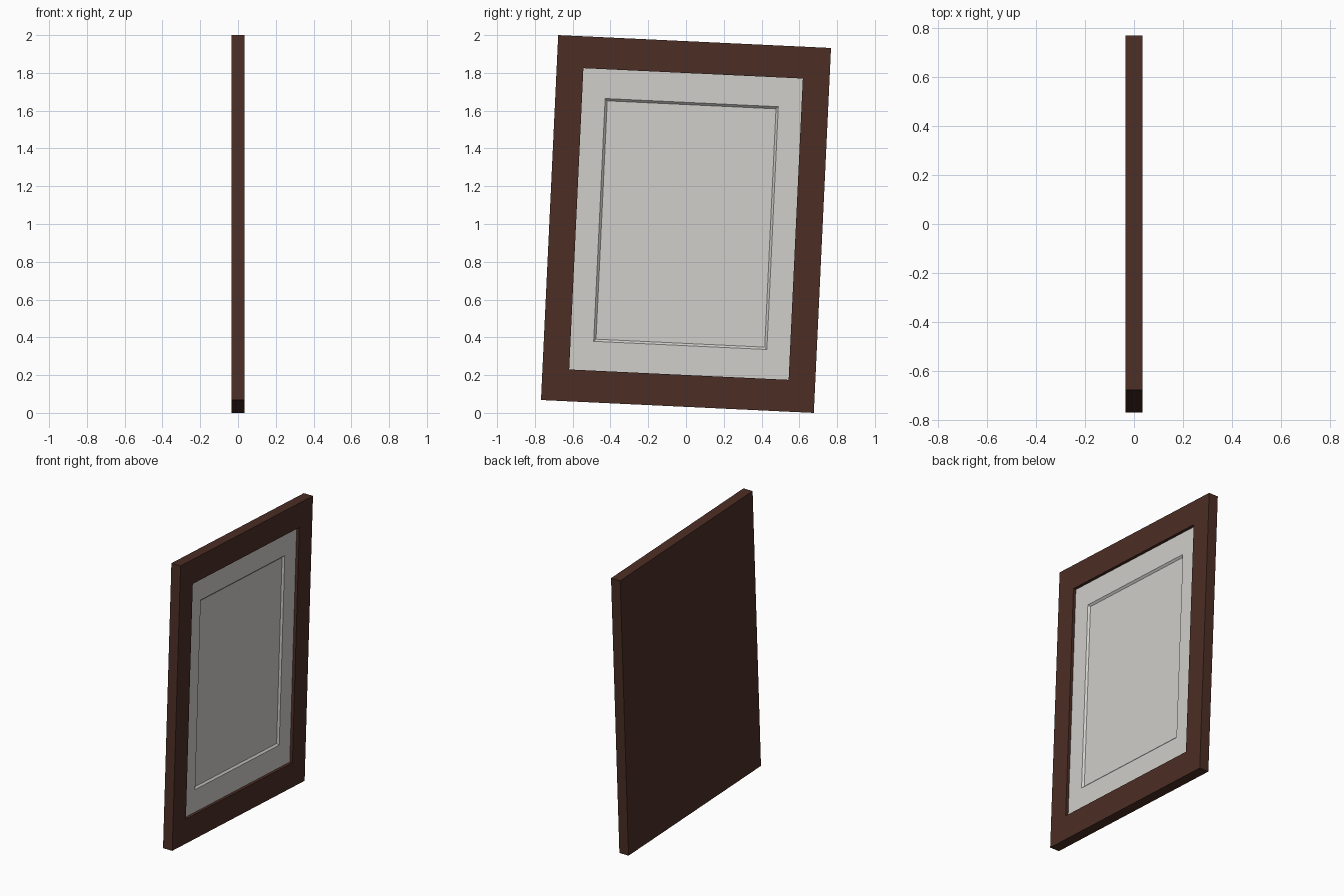
import bpy
import bmesh
import math
from mathutils import Matrix

cube = bpy.data.objects.get("Cube")
if cube:
    bpy.data.objects.remove(cube, do_unlink=True)


def make_material(name, rgb):
    mat = bpy.data.materials.new(name)
    mat.use_nodes = True
    color = (*rgb, 1.0)
    mat.diffuse_color = color
    mat.node_tree.nodes["Principled BSDF"].inputs["Base Color"].default_value = color
    return mat


def stepped_panel(name, rings, material):
    """Closed panel lofted through centred rectangles (width, height, x)."""
    bm = bmesh.new()
    loops = []
    for w, h, x in rings:
        corners = [(-1, -1), (1, -1), (1, 1), (-1, 1)]
        loops.append([bm.verts.new((x, sy * w / 2, sz * h / 2)) for sy, sz in corners])
    for a, b in zip(loops, loops[1:]):
        for i in range(4):
            j = (i + 1) % 4
            bm.faces.new((a[i], a[j], b[j], b[i]))
    bm.faces.new(loops[0][::-1])
    bm.faces.new(loops[-1])
    bmesh.ops.recalc_face_normals(bm, faces=bm.faces)

    # Hang slightly crooked, centred one unit up
    bm.transform(Matrix.Translation((0, 0, 1)) @ Matrix.Rotation(-TILT, 4, "X"))
    mesh = bpy.data.meshes.new(name)
    bm.to_mesh(mesh)
    bm.free()
    mesh.materials.append(material)
    obj = bpy.data.objects.new(name, mesh)
    bpy.context.collection.objects.link(obj)
    return obj


TILT = math.radians(2.7)
WIDTH, HEIGHT, HALF_DEPTH = 1.446, 1.934, 0.035
OPEN_W, OPEN_H = 1.163, 1.597
MAT_W, MAT_H = 0.918, 1.287
BEVEL = 0.012
FLOOR, MAT_FACE = 0.0, 0.015

wood = make_material("dark brown wood", (0.072, 0.027, 0.018))
paper = make_material("off white paper", (0.63, 0.62, 0.595))

# Wooden frame with solid back and recessed opening
stepped_panel("frame", [
    (WIDTH, HEIGHT, -HALF_DEPTH),
    (WIDTH, HEIGHT, HALF_DEPTH),
    (OPEN_W, OPEN_H, HALF_DEPTH),
    (OPEN_W, OPEN_H, FLOOR),
], wood)

# Mat board with bevelled window around the blank sheet
stepped_panel("mat_and_sheet", [
    (OPEN_W, OPEN_H, FLOOR + 0.001),
    (OPEN_W, OPEN_H, MAT_FACE),
    (MAT_W, MAT_H, MAT_FACE),
    (MAT_W - 2 * BEVEL, MAT_H - 2 * BEVEL, MAT_FACE - BEVEL),
], paper)
